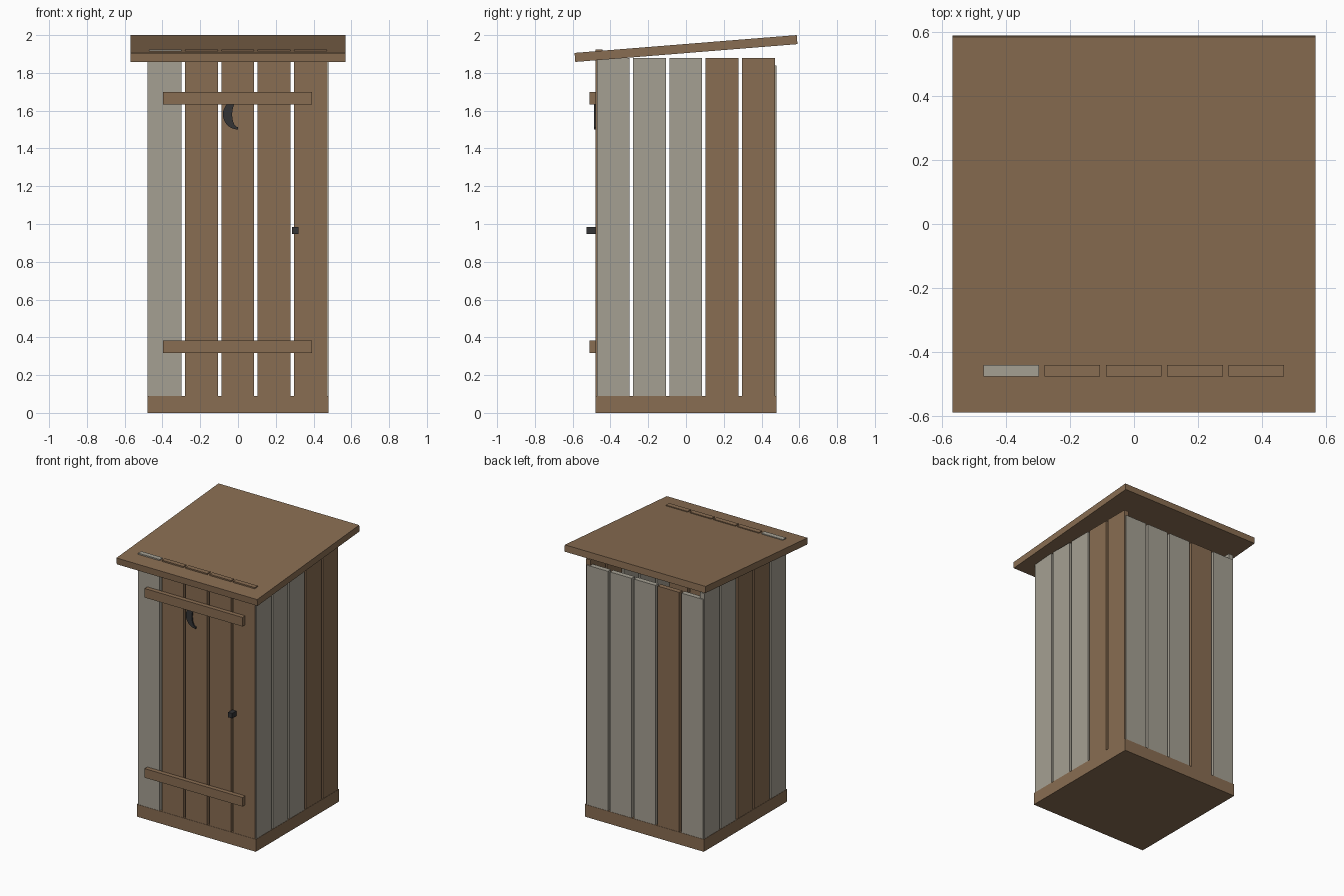
import bpy
import bmesh
from math import cos, sin, pi
from mathutils import Matrix

cube = bpy.data.objects.get("Cube")
if cube:
    bpy.data.objects.remove(cube, do_unlink=True)


def material(name, rgb):
    mat = bpy.data.materials.new(name)
    mat.use_nodes = True
    color = (*rgb, 1.0)
    mat.diffuse_color = color
    mat.node_tree.nodes["Principled BSDF"].inputs["Base Color"].default_value = color
    return mat


BROWN = material("brown wood", (0.25, 0.153, 0.084))
GREY = material("weathered grey wood", (0.375, 0.35, 0.29))
DARK = material("dark iron", (0.033, 0.033, 0.035))


def add_object(name, bm, mat):
    bmesh.ops.recalc_face_normals(bm, faces=bm.faces)
    mesh = bpy.data.meshes.new(name)
    bm.to_mesh(mesh)
    bm.free()
    mesh.materials.append(mat)
    obj = bpy.data.objects.new(name, mesh)
    bpy.context.collection.objects.link(obj)
    return obj


def box(name, center, size, mat, tilt=0.0):
    bm = bmesh.new()
    bmesh.ops.create_cube(bm, size=1, matrix=Matrix.Diagonal((*size, 1)))
    obj = add_object(name, bm, mat)
    obj.location = center
    obj.rotation_euler.x = tilt
    return obj


# Base and sloping roof
FLOOR = 0.09
box("base", (0, 0, FLOOR / 2), (0.96, 0.96, FLOOR), BROWN)
box("roof", (0, 0, 1.929), (1.136, 1.18, 0.048), BROWN, tilt=0.08)

# Plank walls: G is a grey plank, B a brown one, listed along +x or +y
PITCH, WIDTH, THICK, OFFSET = 0.192, 0.174, 0.036, 0.46
walls = {
    "front": ("GBBBB", 0, -1, 1.924),
    "back": ("GBGGG", 0, 1, 1.838),
    "left": ("GGGBB", 1, 0, 1.879),
    "right": ("GBBGG", -1, 0, 1.879),
}
for side, (pattern, nx, ny, top) in walls.items():
    for i, letter in enumerate(pattern):
        along = (i - 2) * PITCH - 0.001
        mid = (FLOOR + top) / 2
        if ny:
            center, size = (along, ny * OFFSET, mid), (WIDTH, THICK, top - FLOOR)
        else:
            center, size = (nx * OFFSET, along, mid), (THICK, WIDTH, top - FLOOR)
        box(f"{side}_plank_{i + 1}", center, size, GREY if letter == "G" else BROWN)

# Door battens and handle
for name, z in (("upper_batten", 1.665), ("lower_batten", 0.351)):
    box(name, (-0.002, -0.493, z), (0.79, 0.034, 0.066), BROWN)
box("door_handle", (0.304, -0.501, 0.966), (0.034, 0.05, 0.036), DARK)

# Crescent on the door: half circle outside, half ellipse inside
STEPS = 14
bm = bmesh.new()
outer, inner = [], []
for i in range(STEPS + 1):
    a = pi / 2 + pi * i / STEPS
    outer.append(bm.verts.new((0.08 * cos(a), -0.488, 1.58 + 0.08 * sin(a))))
    inner.append(bm.verts.new((0.031 * cos(a), -0.488, 1.58 + 0.068 * sin(a))))
for i in range(STEPS):
    bm.faces.new((outer[i], outer[i + 1], inner[i + 1], inner[i]))
rim = bmesh.ops.extrude_face_region(bm, geom=bm.faces[:])
bmesh.ops.translate(bm, vec=(0, 0.012, 0),
                    verts=[v for v in rim["geom"] if isinstance(v, bmesh.types.BMVert)])
add_object("crescent", bm, DARK)
